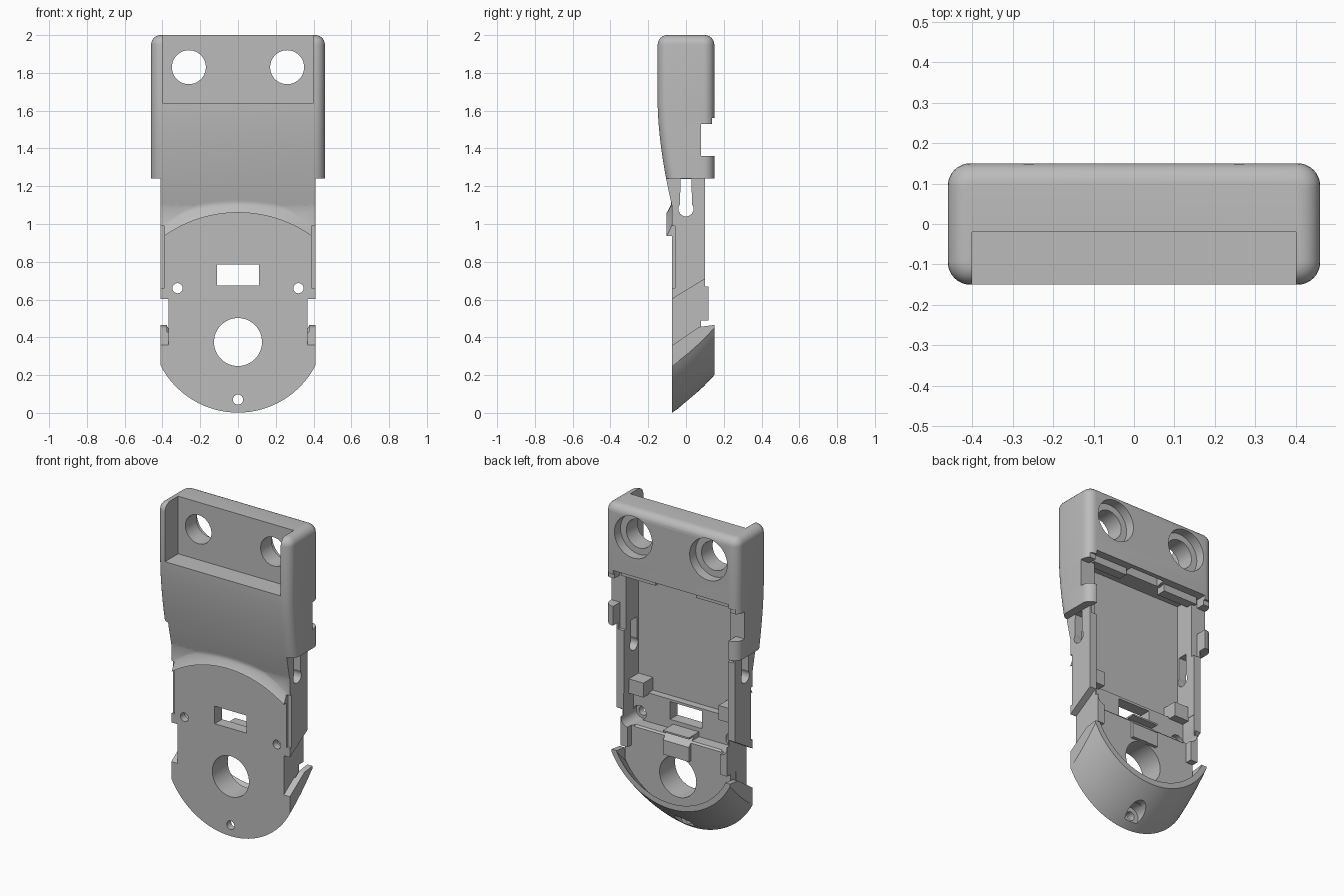
import bpy, bmesh
from math import sin, cos, asin, pi, sqrt

if bpy.data.objects.get("Cube"):
    bpy.data.objects.remove(bpy.data.objects["Cube"])

grey = bpy.data.materials.new("plain grey")
grey.use_nodes = True
grey.diffuse_color = (0.5, 0.5, 0.5, 1)
grey.node_tree.nodes["Principled BSDF"].inputs["Base Color"].default_value = (0.5, 0.5, 0.5, 1)


def loft(name, rings):
    """Closed solid through rings of equal point count."""
    bm = bmesh.new()
    loops = [[bm.verts.new(p) for p in ring] for ring in rings]
    n = len(loops[0])
    for a, b in zip(loops, loops[1:]):
        for i in range(n):
            j = (i + 1) % n
            bm.faces.new((a[i], a[j], b[j], b[i]))
    bm.faces.new(loops[0])
    bm.faces.new(loops[-1])
    bmesh.ops.recalc_face_normals(bm, faces=bm.faces)
    mesh = bpy.data.meshes.new(name)
    bm.to_mesh(mesh)
    bm.free()
    mesh.materials.append(grey)
    ob = bpy.data.objects.new(name, mesh)
    bpy.context.collection.objects.link(ob)
    return ob


def box(x0, x1, y0, y1, z0, z1):
    return loft("block", [[(x0, y0, z), (x1, y0, z), (x1, y1, z), (x0, y1, z)] for z in (z0, z1)])


def side_prism(x0, x1, outline):
    return loft("side_prism", [[(x, y, z) for y, z in outline] for x in (x0, x1)])


def bore(x, z, r, y0, y1, n=40):
    ring = [(x + r * cos(2 * pi * i / n), z + r * sin(2 * pi * i / n)) for i in range(n)]
    return loft("bore", [[(px, y, pz) for px, pz in ring] for y in (y0, y1)])


def combine(target, tool, operation):
    mod = target.modifiers.new("boolean", 'BOOLEAN')
    mod.operation = operation
    mod.solver = 'EXACT'
    mod.object = tool
    bpy.context.view_layer.objects.active = target
    bpy.ops.object.modifier_apply(modifier=mod.name)
    bpy.data.objects.remove(tool)


def add(tool):
    combine(body, tool, 'UNION')


def cut(tool):
    combine(body, tool, 'DIFFERENCE')


def both(x0, x1):
    return (x0, x1), (-x1, -x0)


# Curved front: upper sweep and flared lip above the face plate
def sweep(z):
    t = min(1, max(0, (1.64 - z) / 0.64))
    return max(0.065, 0.15 - 0.1 * t ** 1.7)


def lip(d):
    return 0.065 + 0.037 * max(0, 1 - d / 0.12) ** 2


def lip_edge(x):
    return 0.383 + sqrt(0.677 ** 2 - x * x)


# Upper housing section: rounded rectangle whose front follows the sweep
def housing_ring(z, inset):
    w, front, back, r = 0.46 - inset, -sweep(z) + inset, 0.15 - inset, 0.056 - inset * 0.8
    pts = []
    for k, (cx, cy) in enumerate(((w - r, back - r), (r - w, back - r),
                                  (r - w, front + r), (w - r, front + r))):
        for i in range(9):
            a = k * pi / 2 + i * pi / 16
            pts.append((cx + r * cos(a), cy + r * sin(a), z))
    return pts


levels = [(1.24 + 0.4 * i / 16, 0) for i in range(17)]
levels += [(1.95 + 0.05 * sin(i * pi / 12), 0.05 * (1 - cos(i * pi / 12))) for i in range(7)]
body = loft("bracket_body", [housing_ring(z, s) for z, s in levels])


# Rounded lower section, sheared upward toward the back
def rise(y):
    t = (y + 0.075) / 0.225
    return 0.2 * (0.75 * t + 0.25 * t * t)


def chin(y0, y1, inset, top):
    w, r = 0.41 - inset, 0.461 - inset
    span = asin(w / r)
    rings = []
    for k in range(9):
        y = y0 + (y1 - y0) * k / 8
        arc = [span * (i / 16 - 1) for i in range(33)]
        ring = [(r * sin(a), y, 0.461 + rise(y) - r * cos(a)) for a in arc]
        rings.append(ring + [(w, y, top), (-w, y, top)])
    return loft("chin", rings)


# Front skin with the flared lip
skin = []
for i in range(33):
    x = -0.41 + 0.82 * i / 32
    e = lip_edge(x)
    zs = [e + (1.24 - e) * j / 16 for j in range(17)]
    ring = [(x, -max(sweep(z), lip(z - e)), z) for z in zs]
    skin.append(ring + [(x, -0.085, 1.27), (x, -0.05, 1.27), (x, -0.05, e)])

add(box(-0.41, 0.41, -0.073, 0.1, 0.55, 1.3))
add(loft("front_skin", skin))

# Battery-style bay and the stepped floor beneath it
cut(box(-0.36, 0.36, -0.045, 0.3, 0.8, 1.58))
cut(box(-0.4, 0.4, 0.08, 0.3, 1.2, 1.585))
cut(box(-0.362, 0.362, 0.0, 0.3, 0.5, 0.81))
cut(box(-0.12, 0.12, 0.06, 0.12, 1.55, 1.64))
for x0, x1 in both(0.26, 0.37):
    add(box(x0, x1, -0.05, 0.05, 0.79, 0.88))
for x0, x1 in both(0.14, 0.38):
    add(box(x0, x1, 0.04, 0.1, 1.54, 1.6))

# Chin shell, inner block and centre post
shell = chin(-0.073, 0.15, 0, 0.6)
combine(shell, chin(0.03, 0.2, 0.035, 0.9), 'DIFFERENCE')
combine(shell, box(-0.6, 0.6, 0.03, 0.3, 0.472, 0.9), 'DIFFERENCE')
add(shell)
add(chin(-0.07, 0.08, 0.045, 0.62))
add(box(-0.09, 0.09, -0.06, 0.1, 0.5, 0.65))
cut(side_prism(-0.3, 0.3, [(0.05, 0.64), (0.13, 0.64), (0.13, 0.56)]))
for x0, x1 in both(0.32, 0.368):
    add(box(x0, x1, -0.06, 0.12, 0.49, 0.67))

# Slanted side notches, corner strips, clips and keyhole slots
for x0, x1 in both(0.368, 0.6):
    cut(side_prism(x0, x1, [(-0.1, 0.34), (0.07, 0.455), (0.2, 0.472), (0.2, 0.77), (-0.1, 0.587)]))
    cut(side_prism(x0, x1, [(0.08, 1.36), (0.2, 1.36), (0.2, 1.56), (0.137, 1.56), (0.137, 1.53), (0.08, 1.53)]))
for x0, x1 in both(0.388, 0.5):
    cut(box(x0, x1, -0.2, -0.058, 0.66, 0.99))
keyhole = [(0.03, 1.238), (-0.03, 1.238)]
keyhole += [(0.04 * cos(a), 1.08 + 0.04 * sin(a)) for a in [pi * (0.78 + 1.44 * i / 16) for i in range(17)]]
for x0, x1 in both(0.34, 0.5):
    cut(side_prism(x0, x1, keyhole))

# Top front pocket and counterbored mounting holes
cut(box(-0.4, 0.4, -0.3, -0.02, 1.64, 2.2))
for x in (-0.26, 0.26):
    cut(bore(x, 1.83, 0.09, -0.3, 0.3))
    cut(bore(x, 1.83, 0.13, 0.09, 0.3))

# Face plate window, large opening and screw holes
cut(box(-0.11, 0.11, -0.3, 0.3, 0.675, 0.785))
cut(bore(0, 0.375, 0.127, -0.3, 0.3, 48))
for x, z, seat in ((-0.32, 0.66, 0.045), (0.32, 0.66, 0.045), (0, 0.07, 0.055)):
    cut(bore(x, z, 0.027, -0.3, 0.3, 24))
    cut(bore(x, z, seat, -0.03, 0.3, 24))

bpy.ops.object.select_all(action='DESELECT')
body.select_set(True)
bpy.context.view_layer.objects.active = body
bpy.ops.object.shade_smooth_by_angle(angle=0.5)
